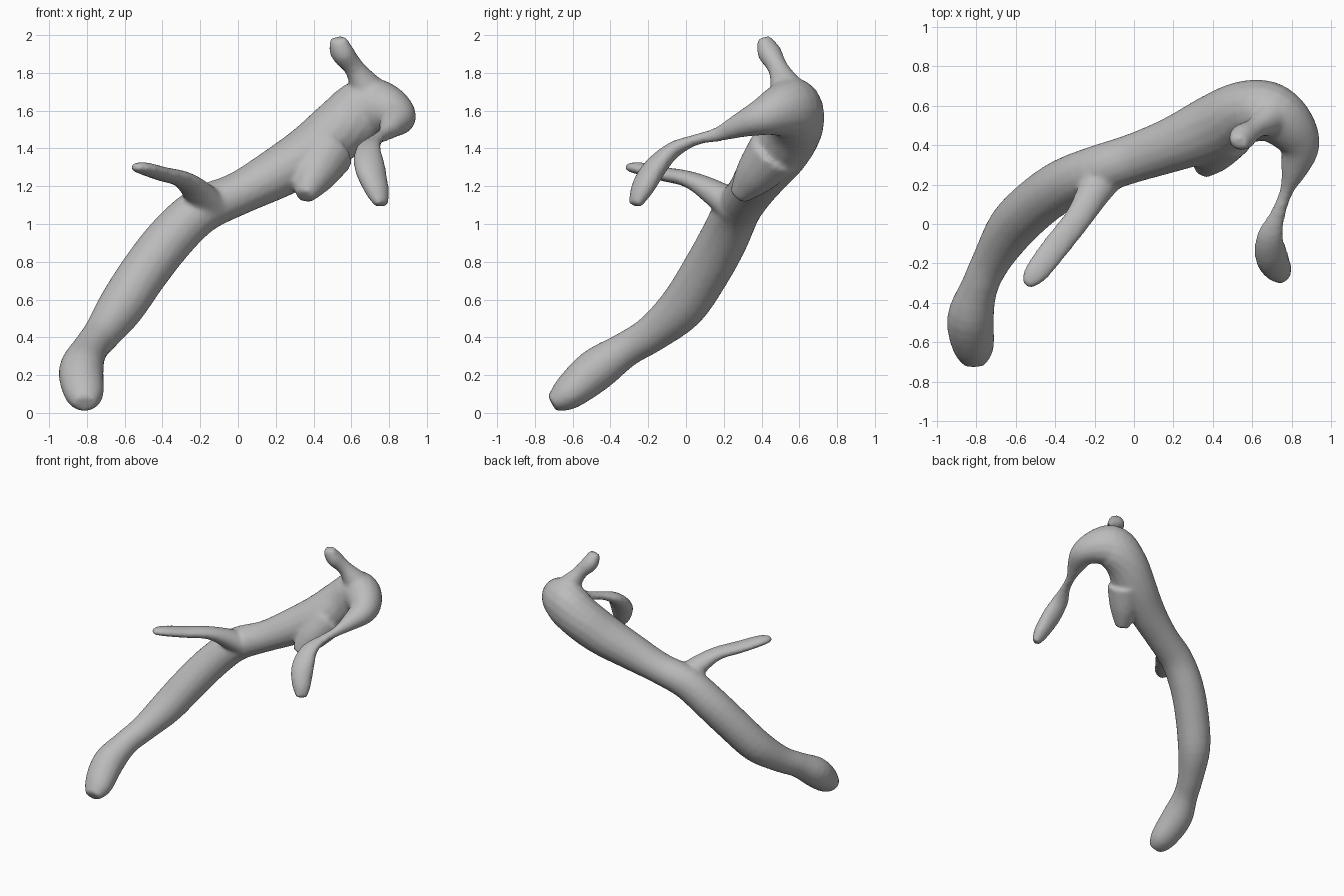
import bpy, bmesh, math
from mathutils import Vector

bark = bpy.data.materials.new("bark_grey")
bark.diffuse_color = (0.5, 0.5, 0.5, 1)


def spline(rows, steps=4):
    """Catmull-Rom through rows of x, y, z, half width, half height."""
    p = [rows[0]] + rows + [rows[-1]]
    out = []
    for i in range(1, len(p) - 2):
        for s in range(steps):
            t = s / steps
            out.append([0.5 * (2 * b + (c - a) * t + (2 * a - 5 * b + 4 * c - d) * t * t
                               + (3 * b - a - 3 * c + d) * t ** 3)
                        for a, b, c, d in zip(*p[i - 1:i + 3])])
    return out + [list(rows[-1])]


def limb(bm, rows, sides=16):
    """Closed tube with an elliptical section swept along the rows."""
    path = spline([r if len(r) == 5 else r + (r[3],) for r in rows])
    rings = []
    for i, row in enumerate(path):
        a, b = path[max(i - 1, 0)], path[min(i + 1, len(path) - 1)]
        tangent = (Vector(b[:3]) - Vector(a[:3])).normalized()
        side = tangent.cross(Vector((0, 0, 1))).normalized()
        up = side.cross(tangent)
        ring = []
        for k in range(sides):
            ang = 2 * math.pi * k / sides
            ring.append(bm.verts.new(Vector(row[:3]) + side * row[3] * math.cos(ang)
                                     + up * row[4] * math.sin(ang)))
        rings.append(ring)
    for r, q in zip(rings, rings[1:]):
        for k in range(sides):
            n = (k + 1) % sides
            bm.faces.new((r[k], r[n], q[n], q[k]))
    bm.faces.new(rings[0][::-1])
    bm.faces.new(rings[-1])


bm = bmesh.new()

# Main stem, bending over at the top into a thin arm with a paddle end
limb(bm, [(-0.81, -0.71, 0.05, 0.06, 0.045), (-0.815, -0.63, 0.10, 0.105, 0.09),
          (-0.83, -0.48, 0.225, 0.12, 0.115), (-0.785, -0.32, 0.335, 0.095),
          (-0.72, -0.18, 0.42, 0.10), (-0.62, -0.02, 0.56, 0.125),
          (-0.50, 0.10, 0.74, 0.13), (-0.36, 0.20, 0.92, 0.13),
          (-0.20, 0.27, 1.07, 0.125), (0.0, 0.335, 1.16, 0.125, 0.115),
          (0.2, 0.405, 1.265, 0.14, 0.135), (0.4, 0.49, 1.385, 0.165, 0.155),
          (0.55, 0.565, 1.51, 0.16, 0.165), (0.68, 0.57, 1.60, 0.155, 0.175),
          (0.78, 0.505, 1.60, 0.135, 0.145), (0.84, 0.40, 1.565, 0.105, 0.10),
          (0.815, 0.28, 1.52, 0.07, 0.065), (0.775, 0.17, 1.475, 0.035, 0.04),
          (0.73, 0.05, 1.445, 0.04, 0.03), (0.69, -0.07, 1.39, 0.07, 0.045),
          (0.70, -0.17, 1.29, 0.085, 0.06), (0.735, -0.235, 1.18, 0.07, 0.055),
          (0.76, -0.27, 1.10, 0.04, 0.03)])

# Flattened side branch
limb(bm, [(-0.14, 0.27, 1.08, 0.11, 0.09), (-0.21, 0.15, 1.165, 0.085, 0.07),
          (-0.29, 0.02, 1.235, 0.07, 0.045), (-0.40, -0.12, 1.265, 0.07, 0.038),
          (-0.50, -0.25, 1.295, 0.062, 0.033), (-0.55, -0.31, 1.30, 0.03, 0.02)])

# Short twig on the crown
limb(bm, [(0.69, 0.54, 1.70, 0.10), (0.62, 0.49, 1.82, 0.055),
          (0.55, 0.44, 1.91, 0.068, 0.06), (0.53, 0.41, 1.985, 0.045, 0.035)])

# Broken stub below the stem
limb(bm, [(0.47, 0.47, 1.38, 0.15), (0.40, 0.36, 1.25, 0.11),
          (0.35, 0.275, 1.145, 0.05)])

bmesh.ops.recalc_face_normals(bm, faces=bm.faces)
mesh = bpy.data.meshes.new("branch")
bm.to_mesh(mesh)
bm.free()
mesh.materials.append(bark)
branch = bpy.data.objects.new("branch", mesh)
bpy.context.collection.objects.link(branch)

# Fuse the limbs into one skin and soften the joints
fuse = branch.modifiers.new("fuse", 'REMESH')
fuse.mode = 'VOXEL'
fuse.voxel_size = 0.015
fuse.use_smooth_shade = True
soften = branch.modifiers.new("soften", 'SMOOTH')
soften.factor = 0.5
soften.iterations = 6
